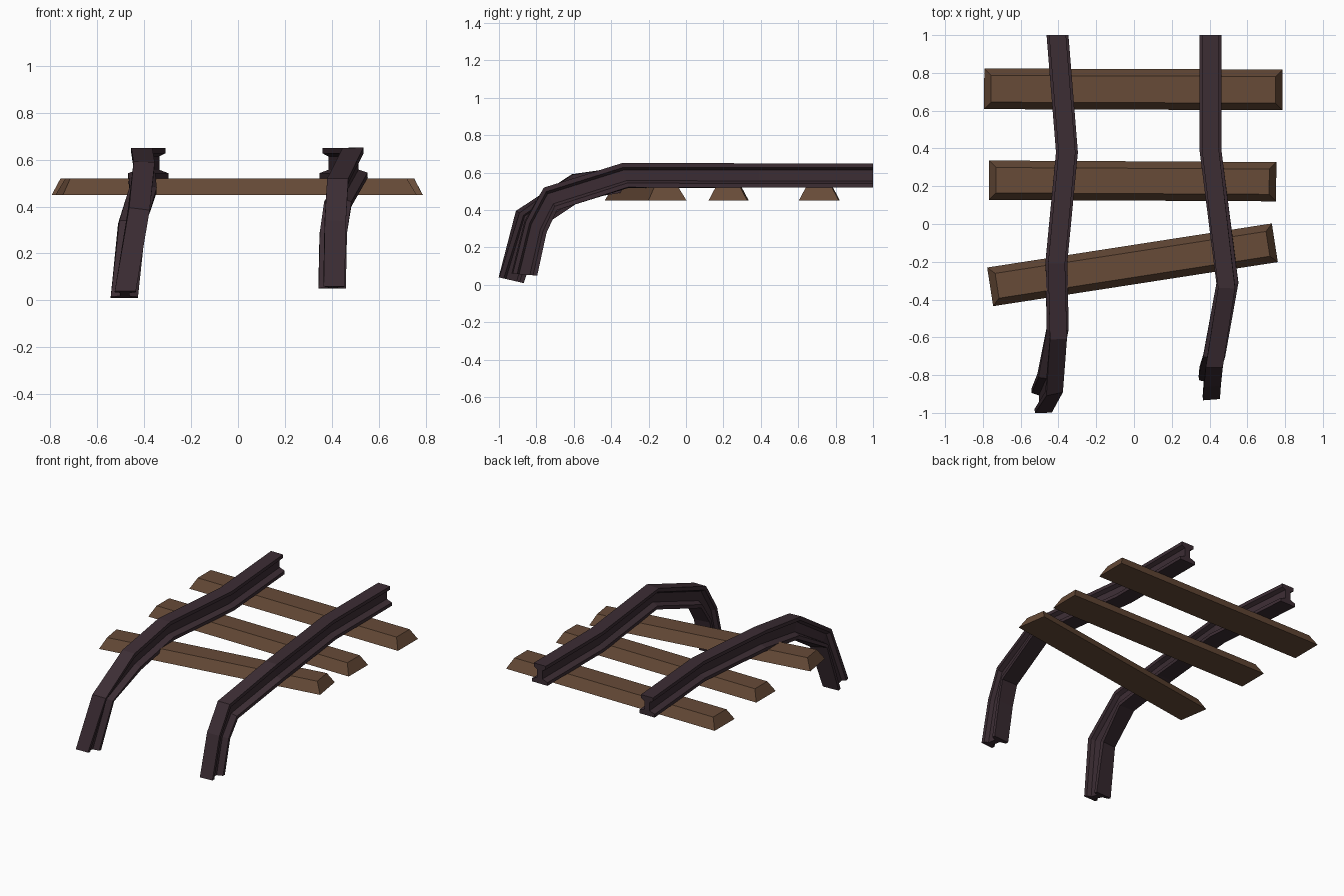
import bpy, bmesh, math
from mathutils import Vector, Matrix

cube = bpy.data.objects.get("Cube")
if cube:
    bpy.data.objects.remove(cube, do_unlink=True)


def material(name, rgb):
    m = bpy.data.materials.new(name)
    m.use_nodes = True
    m.diffuse_color = (*rgb, 1)
    m.node_tree.nodes["Principled BSDF"].inputs["Base Color"].default_value = (*rgb, 1)
    return m


steel = material("dark_steel", (0.045, 0.026, 0.034))
wood = material("brown_wood", (0.135, 0.070, 0.039))


def finish(bm, name, mat):
    bmesh.ops.recalc_face_normals(bm, faces=bm.faces)
    mesh = bpy.data.meshes.new(name)
    bm.to_mesh(mesh)
    bm.free()
    mesh.materials.append(mat)
    obj = bpy.data.objects.new(name, mesh)
    bpy.context.collection.objects.link(obj)
    return obj


# I-beam half profile: (half width, height fraction), bottom to top
HALF = [(0.058, 0), (0.058, 0.17), (0.02, 0.28), (0.02, 0.72), (0.045, 0.82), (0.045, 1)]
PROFILE = HALF + [(-u, v) for u, v in reversed(HALF)]


def rail(name, stations):
    """Loft the I-beam through pairs of (head centre, foot centre)."""
    bm = bmesh.new()
    rings = []
    for head, foot in stations:
        head, foot = Vector(head), Vector(foot)
        up = (head - foot).normalized()
        side = Vector((1, 0, 0))
        side = (side - up * side.dot(up)).normalized()
        rings.append([bm.verts.new(foot.lerp(head, v) + side * u) for u, v in PROFILE])
    n = len(PROFILE)
    for a, b in zip(rings, rings[1:]):
        for i in range(n):
            j = (i + 1) % n
            bm.faces.new((a[i], a[j], b[j], b[i]))
    bm.faces.new(rings[0])
    bm.faces.new(rings[-1])
    return finish(bm, name, steel)


# Rails: level at the back, bent down to the ground at the front
rail("right_rail", [
    ((-0.405, 1.0, 0.65), (-0.405, 1.0, 0.52)),
    ((-0.355, 0.38, 0.65), (-0.355, 0.38, 0.52)),
    ((-0.41, -0.21, 0.65), (-0.41, -0.19, 0.52)),
    ((-0.40, -0.61, 0.59), (-0.405, -0.55, 0.46)),
    ((-0.42, -0.90, 0.39), (-0.455, -0.78, 0.32)),
    ((-0.48, -1.0, 0.04), (-0.485, -0.87, 0.01)),
])
rail("left_rail", [
    ((0.405, 1.0, 0.65), (0.405, 1.0, 0.52)),
    ((0.405, 0.39, 0.65), (0.405, 0.39, 0.52)),
    ((0.49, -0.34, 0.65), (0.495, -0.31, 0.52)),
    ((0.425, -0.76, 0.52), (0.425, -0.69, 0.40)),
    ((0.415, -0.86, 0.34), (0.405, -0.75, 0.28)),
    ((0.41, -0.93, 0.06), (0.40, -0.80, 0.05)),
])


def sleeper(name, x, y, length, width, degrees):
    """Wooden beam with sloping sides and ends."""
    inset, low, high = 0.037, 0.45, 0.52
    bm = bmesh.new()
    bmesh.ops.create_cube(bm, size=1)
    for v in bm.verts:
        top = v.co.z > 0
        cut = 2 * inset if top else 0
        v.co = (v.co.x * (length - cut), v.co.y * (width - cut), high if top else low)
    turn = Matrix.Translation((x, y, 0)) @ Matrix.Rotation(math.radians(degrees), 4, "Z")
    bm.transform(turn)
    return finish(bm, name, wood)


sleeper("back_sleeper", -0.003, 0.713, 1.58, 0.215, -0.2)
sleeper("middle_sleeper", -0.007, 0.228, 1.52, 0.208, -0.3)
sleeper("front_sleeper", -0.008, -0.216, 1.525, 0.207, 8.8)
